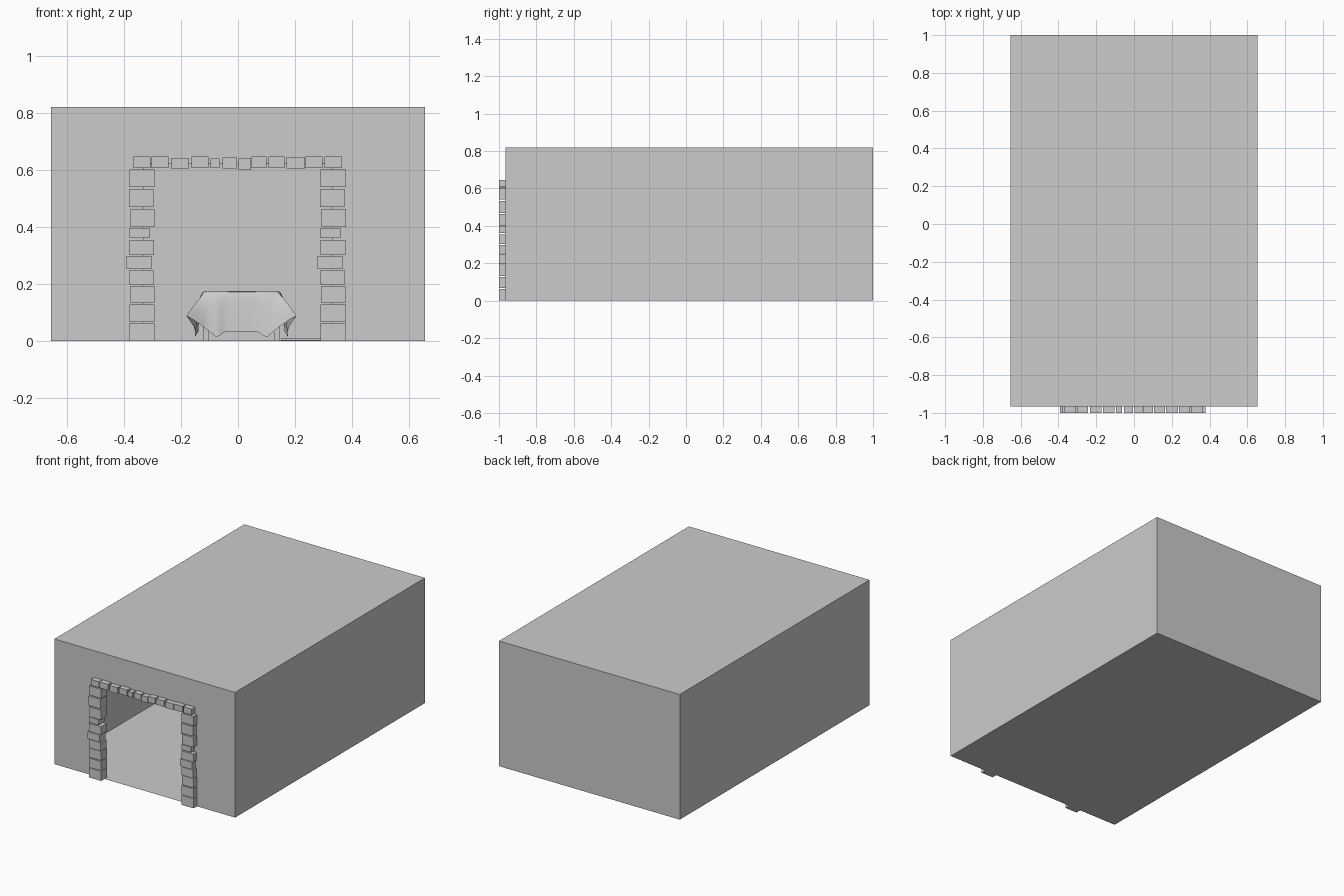
import bpy, bmesh, math
from mathutils import Vector

if "Cube" in bpy.data.objects:
    bpy.data.objects.remove(bpy.data.objects["Cube"])


def make(name, verts, faces):
    me = bpy.data.meshes.new(name)
    me.from_pydata(verts, [], faces)
    ob = bpy.data.objects.new(name, me)
    bpy.context.collection.objects.link(ob)
    return ob


def box(name, x0, x1, y0, y1, z0, z1):
    v = [(x, y, z) for x in (x0, x1) for y in (y0, y1) for z in (z0, z1)]
    f = [(0, 1, 3, 2), (4, 6, 7, 5), (0, 4, 5, 1), (2, 3, 7, 6), (0, 2, 6, 4), (1, 5, 7, 3)]
    return make(name, v, f)


# Room shell: thin walls, front wall has the doorway cut out
W, YF, YB, H = 0.655, -0.965, 1.0, 0.82
DW, DH = 0.33, 0.62
room_v = [(-W, YF, 0), (W, YF, 0), (W, YB, 0), (-W, YB, 0),
          (-W, YF, H), (W, YF, H), (W, YB, H), (-W, YB, H),
          (-DW, YF, 0), (DW, YF, 0), (DW, YF, DH), (-DW, YF, DH)]
make("room_shell", room_v, [
    (3, 2, 1, 9, 8, 0), (4, 5, 6, 7), (2, 3, 7, 6), (1, 2, 6, 5), (3, 0, 4, 7),
    (0, 8, 11, 4), (9, 1, 5, 10), (11, 10, 5, 4)])

# Doorway stones: jamb rows as (left edge, bottom, width, height)
SY0, SY1 = -1.0, -0.94
jamb = [(-.380, .000, .088, .063), (-.380, .067, .088, .060), (-.377, .133, .084, .060),
        (-.380, .196, .084, .053), (-.391, .252, .088, .046), (-.380, .302, .086, .052),
        (-.380, .361, .070, .035), (-.377, .400, .085, .063), (-.382, .470, .086, .063),
        (-.380, .540, .088, .061)]
for side, dx in (("left", 0), ("right", .67)):
    for i, (x, z, w, h) in enumerate(jamb):
        box(f"{side}_jamb_stone_{i}", x + dx, x + dx + w, SY0, SY1, z, z + h)

# Lintel stones: (left edge, width, bottom)
lintel = [(-.367, .06, .607), (-.303, .06, .607), (-.233, .06, .603), (-.163, .06, .607),
          (-.096, .032, .607), (-.054, .050, .604), (.002, .044, .600), (.048, .052, .607),
          (.107, .056, .607), (.170, .064, .604), (.237, .060, .607), (.304, .060, .607)]
for i, (x, w, z) in enumerate(lintel):
    h = .032 if w < .04 else .039
    box(f"lintel_stone_{i}", x, x + w, SY0, SY1, z, z + h)

# Table under the cloth
CX, CY, HX, HY = 0.012, -0.14, 0.135, 0.14
box("table_top", CX - HX + .005, CX + HX - .005, CY - HY + .005, CY + HY - .005, .150, .168)
for sx in (-1, 1):
    for sy in (-1, 1):
        x, y = CX + sx * (HX - .01), CY + sy * (HY - .012)
        box("table_leg", x - .01, x + .01, y - .01, y + .01, 0, .15)

# Tablecloth: flat top, rounded rim, skirt with flared corners and folds
N = 24
edge = []
for i in range(4 * N):
    k, s = divmod(i, N)
    s = -1 + 2 * s / N
    x, y = [(s, -1), (1, s), (-s, 1), (-1, -s)][k]
    nx, ny = [(0, -1), (1, 0), (0, 1), (-1, 0)][k]
    edge.append((x, y, nx, ny, 1 - abs(s)))
rows = 10
verts, faces = [], []
for r in range(rows + 1):
    t = r / rows
    for x, y, nx, ny, d in edge:
        c = math.exp(-(d / .16) ** 2)
        fold = math.exp(-((d - .36) / .14) ** 2)
        hem = .034 * (1 - c) + .088 * c - .020 * fold
        out = (.016 + .012 * fold) * (1 - c)
        flare = .066 * c
        sx, sy = math.copysign(1, x), math.copysign(1, y)
        shape = t ** .55 * (1 - c) + t * c
        verts.append((CX + x * (HX - .008 * c) + shape * (nx * out + sx * flare),
                      CY + y * (HY - .008 * c) + shape * (ny * out + sy * flare),
                      .172 + (hem - .172) * t ** 1.1))
M = 4 * N
for r in range(rows):
    for i in range(M):
        j = (i + 1) % M
        faces.append((r * M + i, (r + 1) * M + i, (r + 1) * M + j, r * M + j))
for sc, z in ((.93, .175), ):
    b = len(verts)
    verts += [(CX + x * HX * sc, CY + y * HY * sc, z) for x, y, *_ in edge]
    faces += [(i, (i + 1) % M, b + (i + 1) % M, b + i) for i in range(M)]
    faces.append(tuple(range(b, b + M)))
cloth = make("tablecloth", verts, faces)
bpy.context.view_layer.objects.active = cloth
cloth.select_set(True)
bpy.ops.object.shade_smooth_by_angle(angle=math.radians(50))

# Thin mat lying on the floor beside the table
mat = box("floor_mat", .15, .29, -.22, -.06, .001, .008)
